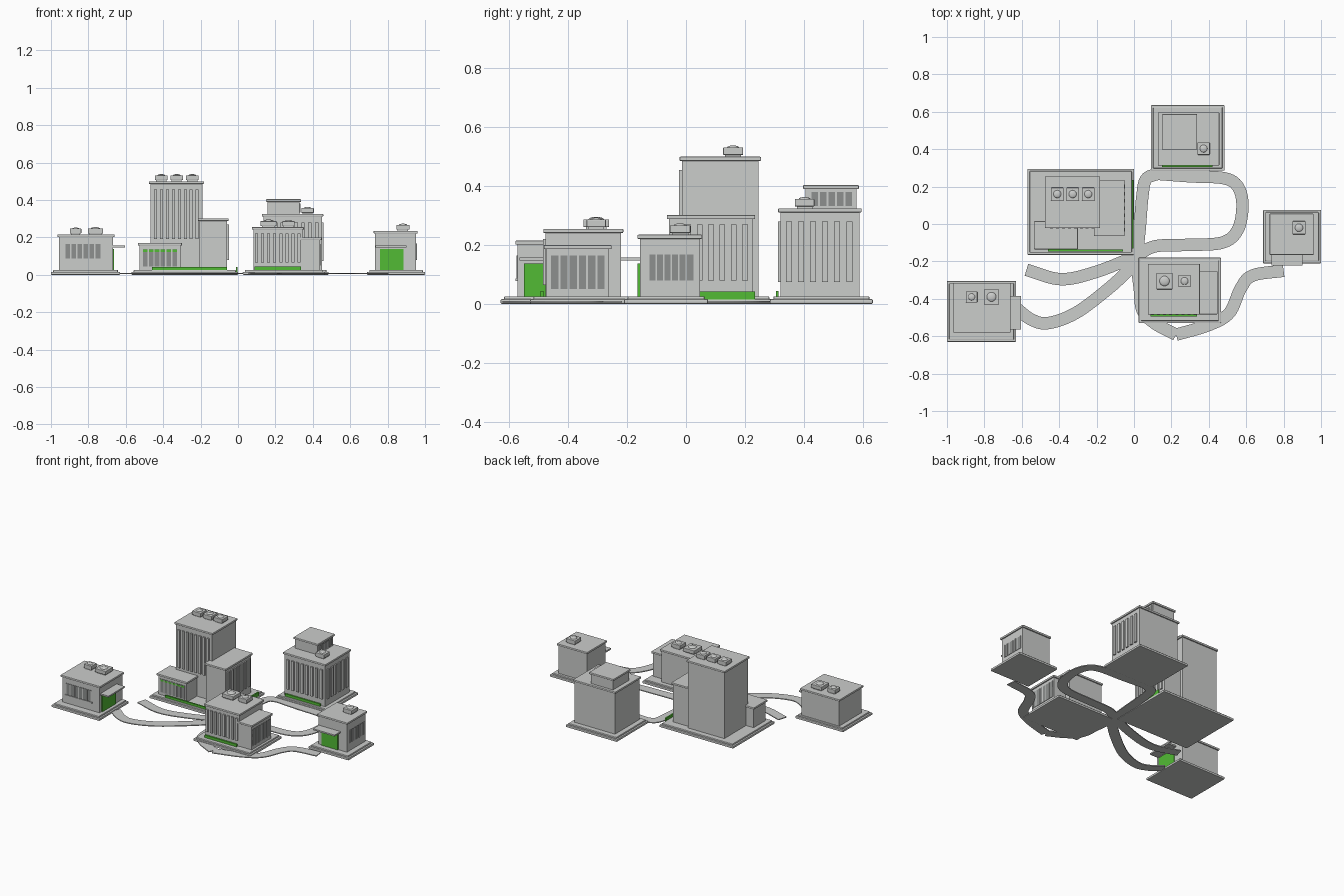
import bpy, bmesh
from mathutils import Vector

cube = bpy.data.objects.get("Cube")
if cube:
    bpy.data.objects.remove(cube, do_unlink=True)


def material(name, rgb):
    m = bpy.data.materials.new(name)
    m.use_nodes = True
    m.diffuse_color = (*rgb, 1)
    m.node_tree.nodes["Principled BSDF"].inputs["Base Color"].default_value = (*rgb, 1)
    return m


GREY = material("concrete grey", (0.6, 0.61, 0.6))
DARK = material("window grey", (0.27, 0.28, 0.275))
GREEN = material("leaf green", (0.085, 0.5, 0.035))


def finish(name, bm, mat):
    bmesh.ops.recalc_face_normals(bm, faces=bm.faces)
    me = bpy.data.meshes.new(name)
    bm.to_mesh(me)
    bm.free()
    me.materials.append(mat)
    ob = bpy.data.objects.new(name, me)
    bpy.context.collection.objects.link(ob)
    return ob


def box(name, x, y, z, mat=GREY, bevel=0):
    bm = bmesh.new()
    bmesh.ops.create_cube(bm, size=1)
    for v in bm.verts:
        for i, (lo, hi) in enumerate((x, y, z)):
            v.co[i] = lo if v.co[i] < 0 else hi
    ob = finish(name, bm, mat)
    if bevel:
        mod = ob.modifiers.new("Bevel", "BEVEL")
        mod.width, mod.segments = bevel, 2
    return ob


def base(name, x, y):
    box(name + "_base", x, y, (0, 0.016), bevel=0.004)
    inner = 0.012
    box(name + "_base_step", (x[0] + inner, x[1] - inner), (y[0] + inner, y[1] - inner),
        (0.01, 0.026), bevel=0.004)


def block(name, x, y, top):
    # Wall volume with an overhanging roof slab
    lip = 0.008
    box(name + "_walls", (x[0] + lip, x[1] - lip), (y[0] + lip, y[1] - lip), (0.02, top - 0.01))
    box(name + "_roof", x, y, (top - 0.014, top), bevel=0.003)


def on_wall(name, side, wall, span, z, depth, mat):
    # Plate standing out from a front (-y) or left (+x) wall
    if side == "front":
        box(name, span, (wall - depth, wall + 0.004), z, mat)
    else:
        box(name, (wall - 0.004, wall + depth), span, z, mat)


def fins(name, side, wall, span, z, count, glass=False, fill=0.5):
    # Row of upright fins, with dark glass behind them where wanted
    pitch = (span[1] - span[0]) / (count - 1 + fill)
    if glass:
        on_wall(name + "_glass", side, wall, span, z, 0.002, DARK)
    for i in range(count):
        a = span[0] + i * pitch
        on_wall(f"{name}_fin_{i + 1}", side, wall, (a, a + fill * pitch), z,
                0.004 if glass else 0.009, GREY)


def vent(name, x, y, z, size):
    h = size / 2
    box(name + "_foot", (x - h * 0.8, x + h * 0.8), (y - h * 0.8, y + h * 0.8), (z - 0.004, z + 0.008))
    box(name + "_box", (x - h, x + h), (y - h, y + h), (z + 0.006, z + 0.032), bevel=0.003)
    bm = bmesh.new()
    bmesh.ops.create_uvsphere(bm, u_segments=20, v_segments=10, radius=h * 0.62)
    for v in bm.verts:
        v.co = Vector((v.co.x + x, v.co.y + y, v.co.z * 0.35 + z + 0.031))
    dome = finish(name + "_dome", bm, GREY)
    for p in dome.data.polygons:
        p.use_smooth = True


def road(name, points, width=0.066, steps=8):
    # Smooth flat ribbon through the points
    pts = [Vector(p) for p in points]
    ext = [2 * pts[0] - pts[1]] + pts + [2 * pts[-1] - pts[-2]]
    path = []
    for a, b, c, d in zip(ext, ext[1:], ext[2:], ext[3:]):
        for s in range(steps):
            t = s / steps
            path.append(0.5 * (2 * b + (c - a) * t + (2 * a - 5 * b + 4 * c - d) * t ** 2
                               + (3 * b - a - 3 * c + d) * t ** 3))
    path.append(pts[-1])
    bm = bmesh.new()
    prev = None
    for i, p in enumerate(path):
        d = (path[min(i + 1, len(path) - 1)] - path[max(i - 1, 0)]).normalized()
        n = Vector((-d.y, d.x)) * width / 2
        row = [bm.verts.new((q.x, q.y, 0.007)) for q in (p + n, p - n)]
        if prev:
            bm.faces.new((prev[0], prev[1], row[1], row[0]))
        prev = row
    ob = finish(name, bm, GREY)
    mod = ob.modifiers.new("Solidify", "SOLIDIFY")
    mod.thickness, mod.offset = 0.006, 0


# West kiosk: side door under a canopy
base("west_kiosk", (-1, -0.63), (-0.63, -0.305))
block("west_kiosk", (-0.965, -0.66), (-0.58, -0.315), 0.215)
fins("west_kiosk_window", "front", -0.572, (-0.93, -0.73), (0.085, 0.165), 7, True, 0.2)
on_wall("west_kiosk_sill", "front", -0.572, (-0.935, -0.725), (0.078, 0.086), 0.007, GREY)
on_wall("west_kiosk_door", "left", -0.668, (-0.55, -0.40), (0.026, 0.138), 0.006, GREEN)
box("west_kiosk_canopy", (-0.67, -0.605), (-0.565, -0.385), (0.147, 0.157))
vent("west_kiosk_vent_1", -0.868, -0.39, 0.215, 0.06)
vent("west_kiosk_vent_2", -0.762, -0.39, 0.215, 0.082)

# Tower complex: tall block, side wing and low annex
base("tower", (-0.57, 0), (-0.165, 0.295))
block("tower", (-0.477, -0.182), (-0.022, 0.255), 0.5)
block("tower_wing", (-0.215, -0.05), (-0.065, 0.235), 0.302)
block("tower_annex", (-0.535, -0.3), (-0.135, 0.015), 0.17)
fins("tower_window", "front", -0.014, (-0.45, -0.21), (0.19, 0.455), 8)
fins("wing_window", "left", -0.058, (-0.04, 0.21), (0.08, 0.27), 7)
fins("annex_window", "front", -0.127, (-0.515, -0.32), (0.045, 0.138), 7, True, 0.22)
on_wall("annex_green_band", "front", -0.127, (-0.51, -0.325), (0.122, 0.134), 0.003, GREEN)
box("tower_front_hedge", (-0.46, -0.06), (-0.147, -0.137), (0.02, 0.042), GREEN)
box("tower_side_hedge", (-0.012, -0.002), (-0.13, 0.235), (0.014, 0.042), GREEN)
for i, x in enumerate((-0.41, -0.328, -0.245)):
    vent(f"tower_vent_{i + 1}", x, 0.16, 0.5, 0.068)

# Front office: main block and lower wing
base("office", (0.025, 0.465), (-0.53, -0.18))
block("office", (0.075, 0.352), (-0.485, -0.213), 0.255)
block("office_wing", (0.325, 0.446), (-0.483, -0.253), 0.2)
fins("office_window", "front", -0.477, (0.09, 0.335), (0.065, 0.22), 8)
fins("office_wing_window", "left", 0.438, (-0.465, -0.27), (0.05, 0.165), 7, True, 0.2)
box("office_hedge", (0.088, 0.336), (-0.494, -0.484), (0.02, 0.044), GREEN)
vent("office_vent_1", 0.163, -0.305, 0.255, 0.088)
vent("office_vent_2", 0.27, -0.305, 0.255, 0.066)

# Rear block with a rooftop storey
base("rear_block", (0.09, 0.485), (0.285, 0.635))
block("rear_block", (0.128, 0.456), (0.313, 0.597), 0.325)
block("rear_upper", (0.15, 0.338), (0.398, 0.587), 0.404)
fins("rear_front_window", "front", 0.321, (0.155, 0.43), (0.075, 0.28), 8)
fins("rear_side_window", "left", 0.448, (0.34, 0.565), (0.075, 0.28), 6)
fins("rear_upper_window", "left", 0.33, (0.42, 0.57), (0.332, 0.38), 6, True, 0.2)
box("rear_hedge", (0.15, 0.42), (0.305, 0.314), (0.02, 0.044), GREEN)
vent("rear_vent", 0.372, 0.403, 0.325, 0.066)

# East kiosk: front door under a canopy
base("east_kiosk", (0.69, 1), (-0.21, 0.075))
block("east_kiosk", (0.725, 0.96), (-0.165, 0.055), 0.235)
fins("east_kiosk_window", "left", 0.952, (-0.13, 0.03), (0.08, 0.168), 7, True, 0.2)
on_wall("east_kiosk_door", "front", -0.157, (0.758, 0.885), (0.026, 0.138), 0.007, GREEN)
box("east_kiosk_canopy", (0.735, 0.902), (-0.222, -0.157), (0.147, 0.157))
vent("east_kiosk_vent", 0.882, -0.02, 0.235, 0.07)

# Linking roads
road("rear_west_road", [(0.13, 0.27), (0.065, 0.24), (0.045, 0.15), (0.03, -0.03), (0.012, -0.19)])
road("rear_loop_road", [(0.1, 0.27), (0.3, 0.255), (0.48, 0.245), (0.555, 0.2), (0.58, 0.1),
                        (0.555, -0.03), (0.47, -0.1), (0.27, -0.112), (0.11, -0.12), (0, -0.175),
                        (-0.2, -0.255), (-0.39, -0.295), (-0.575, -0.245)])
road("west_road", [(-0.63, -0.45), (-0.55, -0.51), (-0.46, -0.53), (-0.31, -0.475),
                   (-0.13, -0.34), (0.01, -0.21)])
road("south_road", [(0.012, -0.2), (0.03, -0.34), (0.045, -0.46), (0.11, -0.53), (0.225, -0.592)])
road("east_road", [(0.225, -0.592), (0.4, -0.54), (0.51, -0.475), (0.57, -0.345),
                   (0.635, -0.275), (0.8, -0.25)])
